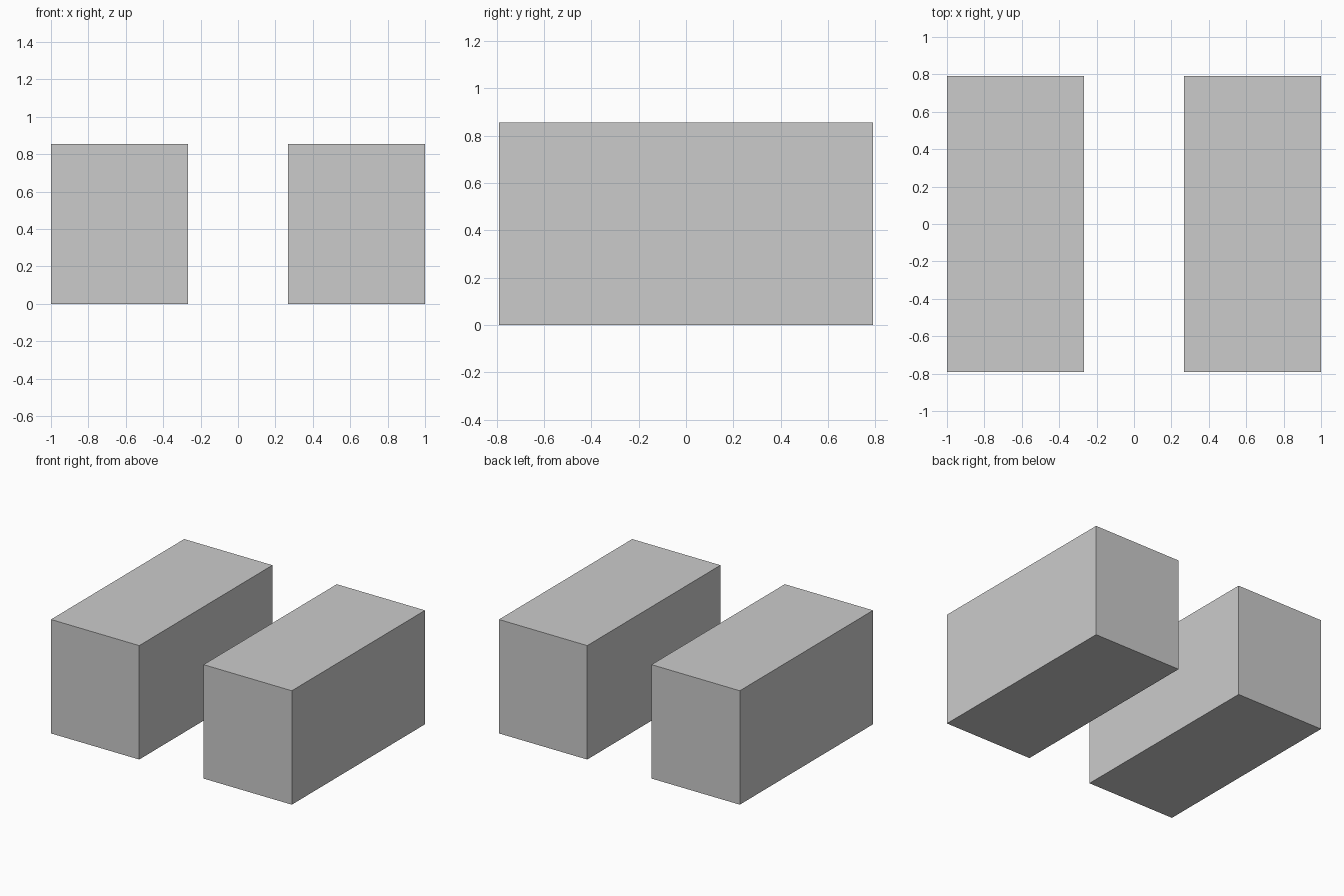
import bpy

if "Cube" in bpy.data.objects:
    bpy.data.objects.remove(bpy.data.objects["Cube"])

INNER, OUTER = 0.267, 1.0   # x extents of each block
DEPTH, HEIGHT = 1.58, 0.855


def block(name, side):
    """Plain rectangular block on one side of the central gap."""
    bpy.ops.mesh.primitive_cube_add(size=1, location=(side * (INNER + OUTER) / 2, 0, HEIGHT / 2))
    obj = bpy.context.object
    obj.name = name
    obj.scale = (OUTER - INNER, DEPTH, HEIGHT)
    bpy.ops.object.transform_apply(location=False, rotation=False, scale=True)


# Two matching blocks, mirrored across x = 0
for name, side in (("left_block", -1), ("right_block", 1)):
    block(name, side)
